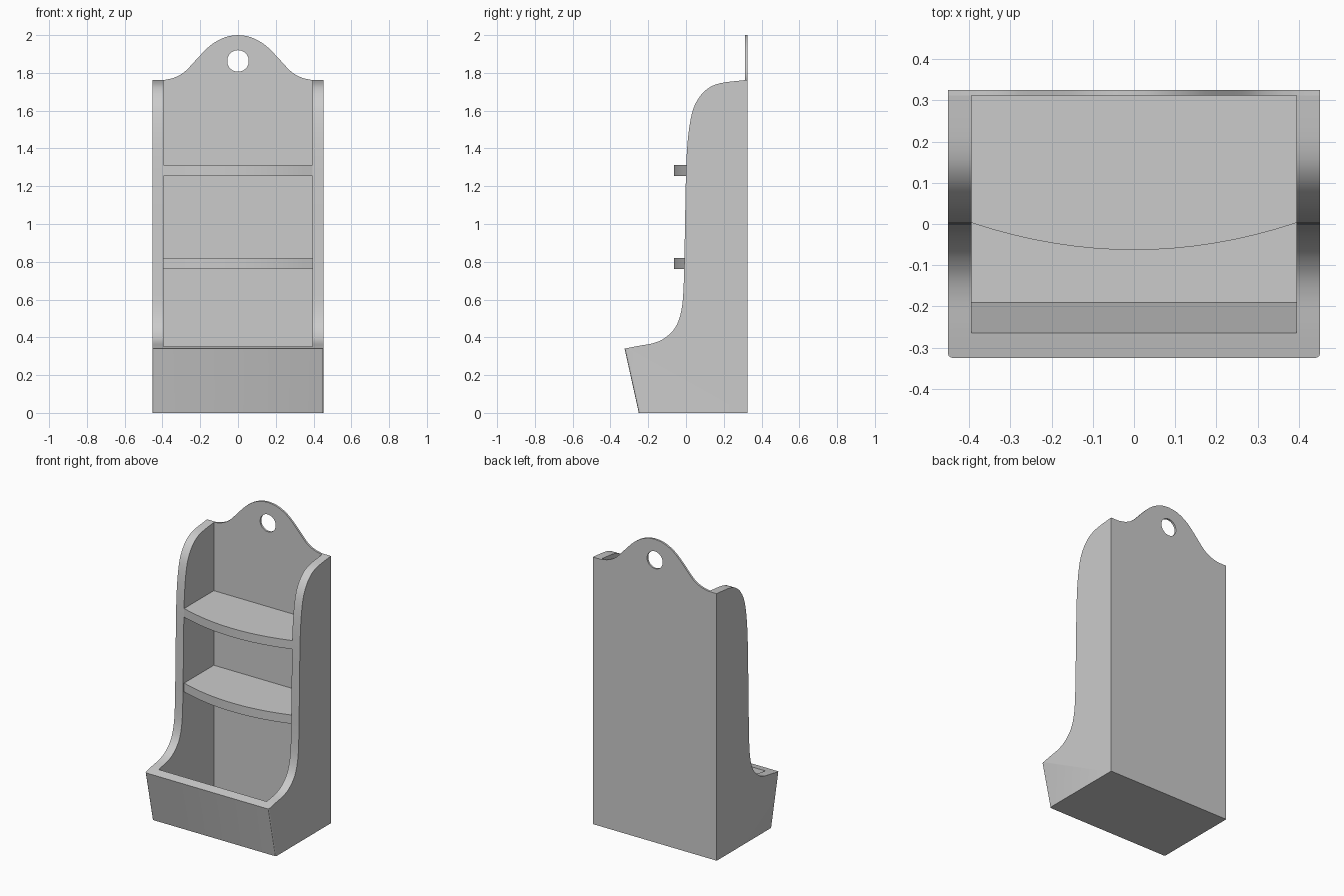
import bpy, bmesh, math
from mathutils import Vector

cube = bpy.data.objects.get("Cube")
if cube:
    bpy.data.objects.remove(cube, do_unlink=True)

HALF, INNER = 0.452, 0.395      # outer and inner half widths
BACK, BACK_IN = 0.325, 0.312    # back board faces
FLOOR = 0.015

grey = bpy.data.materials.new("plain_grey")
grey.use_nodes = True
grey.diffuse_color = (0.6, 0.6, 0.6, 1)
grey.node_tree.nodes["Principled BSDF"].inputs["Base Color"].default_value = (0.6, 0.6, 0.6, 1)


def spline(points, steps=4):
    """Smooth curve through a few 2D points."""
    p = [Vector(q) for q in points]
    p = [2 * p[0] - p[1]] + p + [2 * p[-1] - p[-2]]
    out = []
    for a, b, c, d in zip(p, p[1:], p[2:], p[3:]):
        for i in range(steps):
            t = i / steps
            out.append(0.5 * (2 * b + (c - a) * t + (2 * a - 5 * b + 4 * c - d) * t ** 2
                              + (3 * b - a - 3 * c + d) * t ** 3))
    return [tuple(q) for q in out] + [tuple(points[-1])]


def prism(name, profile, place, lo, hi):
    """Extrude a 2D profile from lo to hi; place maps (u, v, w) to x, y, z."""
    bm = bmesh.new()
    rings = [[bm.verts.new(place(u, v, w)) for u, v in profile] for w in (lo, hi)]
    bm.faces.new(rings[0])
    bm.faces.new(rings[1])
    n = len(profile)
    for i in range(n):
        j = (i + 1) % n
        bm.faces.new((rings[0][i], rings[0][j], rings[1][j], rings[1][i]))
    bmesh.ops.recalc_face_normals(bm, faces=bm.faces)
    mesh = bpy.data.meshes.new(name)
    bm.to_mesh(mesh)
    bm.free()
    mesh.materials.append(grey)
    obj = bpy.data.objects.new(name, mesh)
    bpy.context.collection.objects.link(obj)
    return obj


def cut(obj, cutter):
    mod = obj.modifiers.new("cut", 'BOOLEAN')
    mod.operation, mod.solver, mod.object = 'DIFFERENCE', 'EXACT', cutter
    cutter.hide_render = True
    cutter.hide_set(True)
    cutter.display_type = 'WIRE'


def finish(obj):
    bpy.ops.object.select_all(action='DESELECT')
    obj.select_set(True)
    bpy.context.view_layer.objects.active = obj
    bpy.ops.object.shade_smooth_by_angle(angle=math.radians(30))


def along_x(u, v, w): return (w, u, v)
def along_y(u, v, w): return (u, w, v)
def along_z(u, v, w): return (u, v, w)


# Carcass: side outline across the full width, hollowed out between the sides
rim = spline([(-0.325, 0.34), (-0.25, 0.355), (-0.17, 0.37), (-0.11, 0.398), (-0.055, 0.455),
              (-0.025, 0.54), (-0.013, 0.66), (-0.007, 0.9), (0.0, 1.27), (0.01, 1.45),
              (0.03, 1.58), (0.06, 1.655), (0.11, 1.713), (0.18, 1.745), (BACK_IN, 1.762)])
carcass = prism("carcass", [(-0.25, 0)] + rim + [(BACK_IN, 0)], along_x, -HALF, HALF)

# Slightly round the corners of the front board
bm = bmesh.new()
bm.from_mesh(carcass.data)
corners = [e for e in bm.edges if abs(e.verts[0].co.x - e.verts[1].co.x) < 1e-4
           and all(v.co.y < -0.24 and (v.co.z < 0.01 or v.co.y < -0.32) for v in e.verts)]
bmesh.ops.bevel(bm, geom=corners, offset=0.012, segments=3, profile=0.5, affect='EDGES')
bm.to_mesh(carcass.data)
bm.free()

hollow = prism("hollow_cutter", [(BACK_IN + 0.1, FLOOR), (-0.19, FLOOR), (-0.272, 0.387),
                                 (-0.5, 0.4), (-0.5, 2.2), (BACK_IN + 0.1, 2.2)],
               along_x, -INNER, INNER)
cut(carcass, hollow)
finish(carcass)

# Back board with a rounded crest and a hanging hole
half_crest = spline([(0.39, 1.762), (0.335, 1.776), (0.28, 1.808), (0.2, 1.893),
                     (0.15, 1.942), (0.1, 1.975), (0.05, 1.994), (0, 2)])
crest = half_crest + [(-x, z) for x, z in reversed(half_crest[:-1])]
back_board = prism("back_board", [(HALF, 0), (HALF, 1.762)] + crest + [(-HALF, 1.762), (-HALF, 0)],
                   along_y, BACK_IN, BACK)
circle = [(0.057 * math.cos(a * math.tau / 40), 1.863 + 0.057 * math.sin(a * math.tau / 40))
          for a in range(40)]
cut(back_board, prism("hole_cutter", circle, along_y, BACK_IN - 0.1, BACK + 0.1))
finish(back_board)

# Two shelves with bowed fronts
bow = [(INNER * t / 8, 0.003 - 0.066 * (1 - (t / 8) ** 2)) for t in range(-8, 9)]
for name, bottom, top in (("lower_shelf", 0.762, 0.82), ("upper_shelf", 1.255, 1.312)):
    finish(prism(name, bow + [(INNER, BACK_IN), (-INNER, BACK_IN)], along_z, bottom, top))
